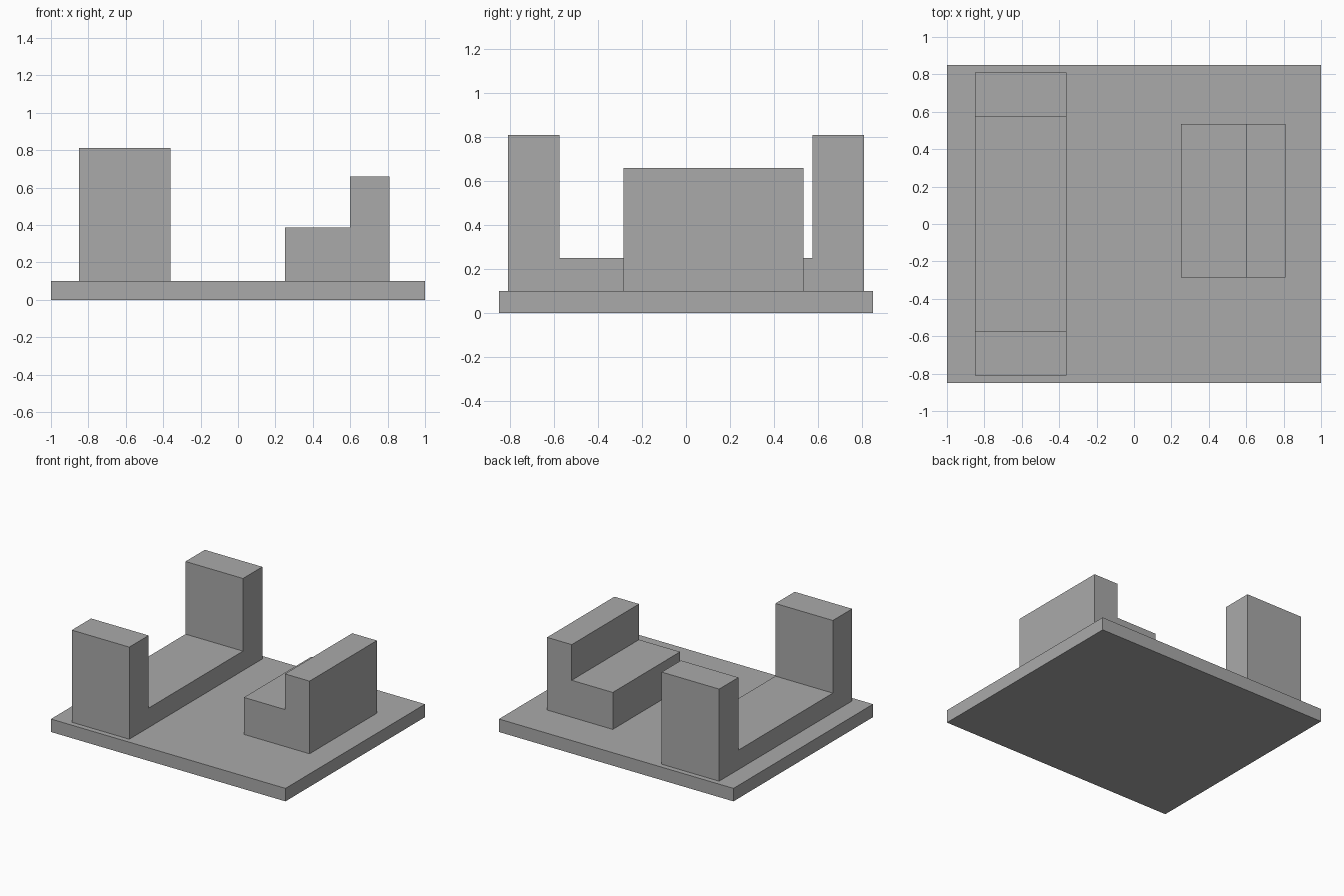
import bpy
import bmesh
from mathutils import Vector

cube = bpy.data.objects.get("Cube")
if cube:
    bpy.data.objects.remove(cube, do_unlink=True)

grey = bpy.data.materials.new("plain grey")
grey.use_nodes = True
colour = (0.4, 0.4, 0.4, 1)
grey.diffuse_color = colour
grey.node_tree.nodes["Principled BSDF"].inputs["Base Color"].default_value = colour


def extrude_profile(name, points, direction):
    """Make a solid by pushing a flat outline along a direction."""
    bm = bmesh.new()
    face = bm.faces.new([bm.verts.new(p) for p in points])
    result = bmesh.ops.extrude_face_region(bm, geom=[face], use_keep_orig=True)
    moved = [v for v in result["geom"] if isinstance(v, bmesh.types.BMVert)]
    bmesh.ops.translate(bm, verts=moved, vec=Vector(direction))
    bmesh.ops.recalc_face_normals(bm, faces=bm.faces)
    mesh = bpy.data.meshes.new(name)
    bm.to_mesh(mesh)
    bm.free()
    mesh.materials.append(grey)
    obj = bpy.data.objects.new(name, mesh)
    bpy.context.collection.objects.link(obj)
    return obj


BASE_TOP = 0.1

# Flat base slab
extrude_profile("base_slab",
                [(x, y, 0) for x, y in ((-1, -0.85), (1, -0.85), (1, 0.85), (-1, 0.85))],
                (0, 0, BASE_TOP))

# Long U-shaped block: one half of the outline, mirrored front to back
half = [(0.81, BASE_TOP), (0.81, 0.81), (0.575, 0.81), (0.575, 0.25)]
outline = half + [(-y, z) for y, z in reversed(half)]
extrude_profile("u_block", [(-0.85, y, z) for y, z in outline], (0.49, 0, 0))

# Stepped L-shaped block
step = [(0.25, BASE_TOP), (0.81, BASE_TOP), (0.81, 0.66),
        (0.6, 0.66), (0.6, 0.385), (0.25, 0.385)]
extrude_profile("stepped_block", [(x, -0.285, z) for x, z in step], (0, 0.82, 0))
